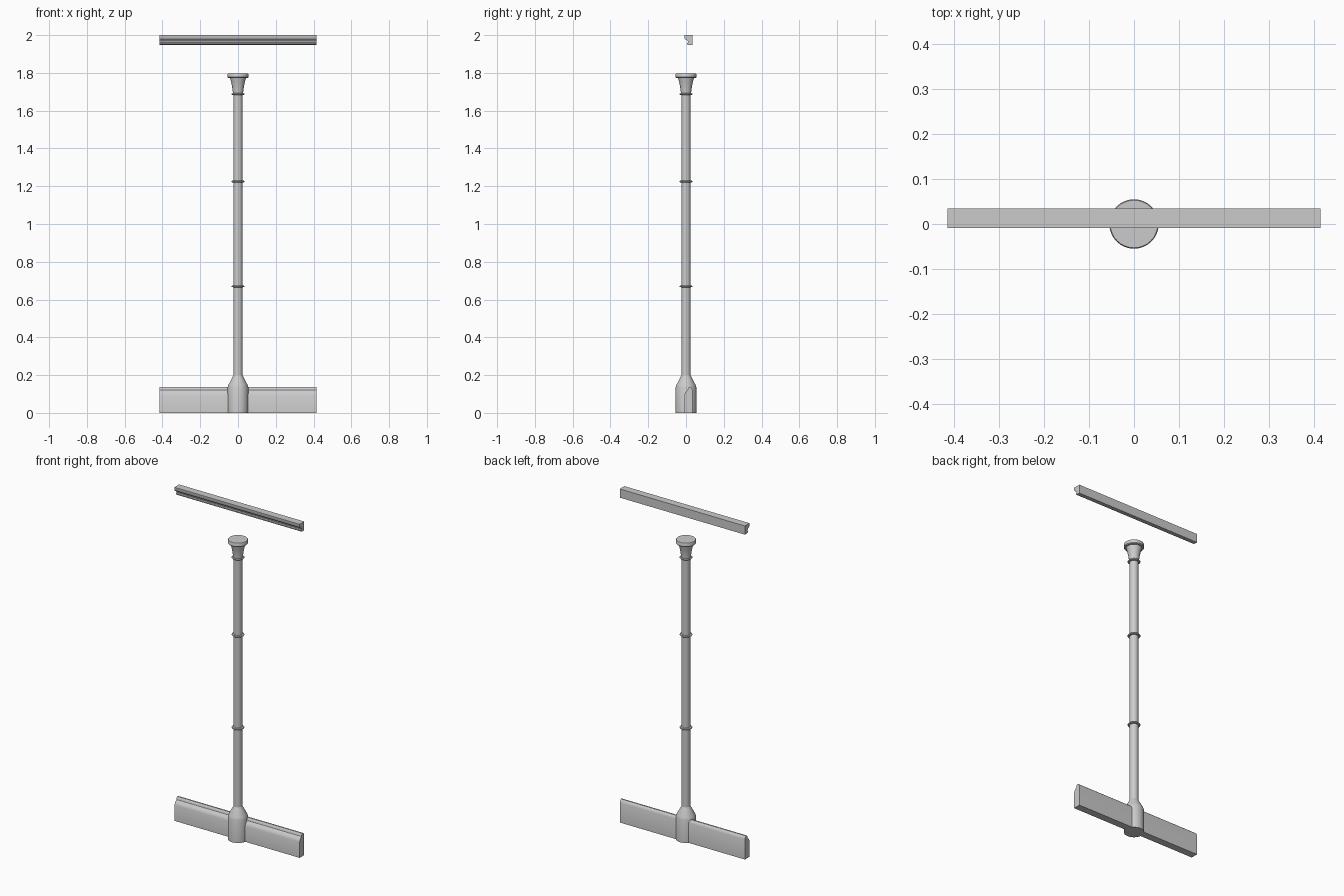
import bpy, bmesh, math

if "Cube" in bpy.data.objects:
    bpy.data.objects.remove(bpy.data.objects["Cube"], do_unlink=True)

grey = bpy.data.materials.new("light_grey")
grey.use_nodes = True
COLOUR = (0.6, 0.6, 0.6, 1)
grey.diffuse_color = COLOUR
grey.node_tree.nodes["Principled BSDF"].inputs["Base Color"].default_value = COLOUR


def finish(name, bm, angle=35):
    bmesh.ops.recalc_face_normals(bm, faces=bm.faces)
    mesh = bpy.data.meshes.new(name)
    bm.to_mesh(mesh)
    bm.free()
    mesh.materials.append(grey)
    obj = bpy.data.objects.new(name, mesh)
    bpy.context.collection.objects.link(obj)
    bpy.ops.object.select_all(action="DESELECT")
    obj.select_set(True)
    bpy.context.view_layer.objects.active = obj
    bpy.ops.object.shade_smooth_by_angle(angle=math.radians(angle))


def lathe(name, profile, sides=32):
    """Turn (radius, height) points around z and cap both ends."""
    bm = bmesh.new()
    rings = []
    for r, z in profile:
        rings.append([bm.verts.new((r * math.cos(math.tau * i / sides),
                                    r * math.sin(math.tau * i / sides), z))
                      for i in range(sides)])
    for low, high in zip(rings, rings[1:]):
        for i in range(sides):
            j = (i + 1) % sides
            bm.faces.new((low[i], low[j], high[j], high[i]))
    bm.faces.new(rings[0])
    bm.faces.new(rings[-1])
    finish(name, bm)


def moulding(name, profile, half=0.415):
    """Run a (y, z) cross-section along x."""
    bm = bmesh.new()
    face = bm.faces.new([bm.verts.new((-half, y, z)) for y, z in profile])
    out = bmesh.ops.extrude_face_region(bm, geom=[face])
    verts = [v for v in out["geom"] if isinstance(v, bmesh.types.BMVert)]
    bmesh.ops.translate(bm, verts=verts, vec=(2 * half, 0, 0))
    finish(name, bm)


SHAFT = 0.024

# Column: plinth with a sloped shoulder, then the long shaft
lathe("column_base", [(0.055, 0), (0.055, 0.135), (0.05, 0.15), (0.03, 0.187), (SHAFT, 0.2)])
lathe("column_shaft", [(SHAFT, 0.19), (SHAFT, 1.71)])

# Thin rounded collars
for name, z in (("lower_ring", 0.67), ("upper_ring", 1.225), ("neck_ring", 1.688)):
    lathe(name, [(SHAFT, z - 0.005), (0.032, z - 0.004), (0.035, z),
                 (0.032, z + 0.004), (SHAFT, z + 0.005)])

# Flared capital with its round slab
lathe("capital_flare", [(0.027, 1.69), (0.028, 1.705), (0.031, 1.725),
                        (0.036, 1.75), (0.043, 1.775)])
lathe("capital_slab", [(0.052, 1.773), (0.055, 1.777), (0.055, 1.793), (0.053, 1.797)])

# Skirting board and cornice
moulding("skirting_board", [(0.035, 0), (-0.009, 0), (-0.009, 0.095), (-0.004, 0.108),
                            (0.006, 0.118), (0.009, 0.121), (0.01, 0.13), (0.016, 0.137),
                            (0.024, 0.137), (0.031, 0.13), (0.035, 0.12)])
moulding("cornice", [(0.035, 2), (-0.009, 2), (-0.009, 1.984), (-0.005, 1.978),
                     (0.004, 1.974), (0.01, 1.967), (0.011, 1.961), (0.005, 1.958),
                     (0.005, 1.952), (0.011, 1.948), (0.035, 1.948)])
